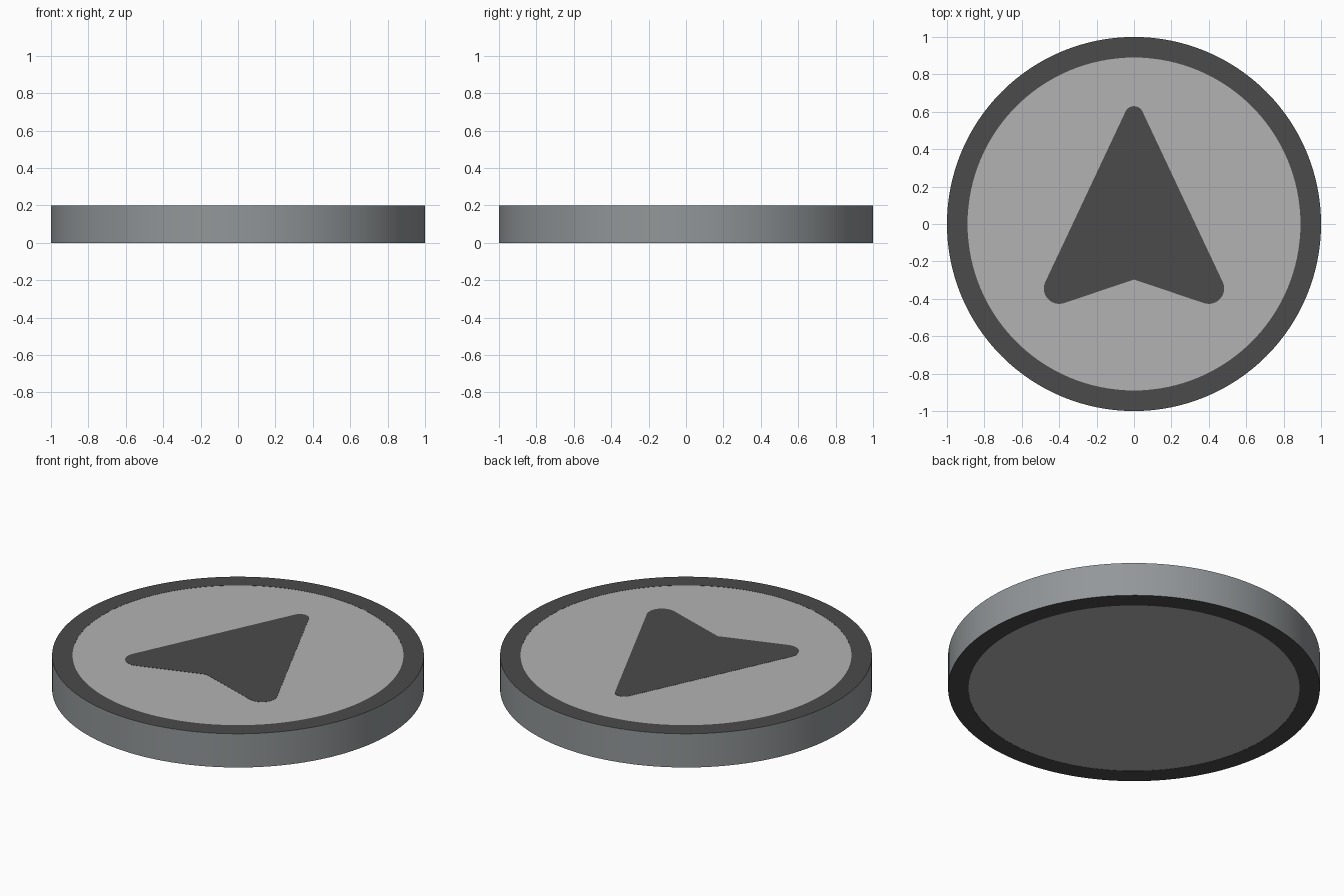
import bpy, bmesh
from math import sin, cos, pi, radians

if "Cube" in bpy.data.objects:
    bpy.data.objects.remove(bpy.data.objects["Cube"])


def material(name, r, g, b):
    m = bpy.data.materials.new(name)
    m.diffuse_color = (r, g, b, 1)
    m.use_nodes = True
    m.node_tree.nodes["Principled BSDF"].inputs["Base Color"].default_value = m.diffuse_color
    return m


DARK = material("dark_grey", 0.07, 0.07, 0.07)
SIDE = material("side_grey", 0.29, 0.31, 0.32)
LIGHT = material("light_grey", 0.45, 0.45, 0.45)


def add_object(name, bm, mats):
    bmesh.ops.recalc_face_normals(bm, faces=bm.faces)
    me = bpy.data.meshes.new(name)
    bm.to_mesh(me)
    bm.free()
    for m in mats:
        me.materials.append(m)
    ob = bpy.data.objects.new(name, me)
    bpy.context.collection.objects.link(ob)
    return ob


def prism(name, outline, z0, z1, mat):
    bm = bmesh.new()
    face = bm.faces.new([bm.verts.new((x, y, z0)) for x, y in outline])
    ext = bmesh.ops.extrude_face_region(bm, geom=[face], use_keep_orig=True)
    for v in ext["geom"]:
        if isinstance(v, bmesh.types.BMVert):
            v.co.z = z1
    return add_object(name, bm, [mat])


def arc(cx, cy, r, a0, a1, n):
    angles = [radians(a0 + (a1 - a0) * i / n) for i in range(n + 1)]
    return [(cx + r * cos(a), cy + r * sin(a)) for a in angles]


# Rim: square section turned around z, lighter on the outer wall
N = 128
profile = [(0.89, 0.0), (1.0, 0.0), (1.0, 0.2), (0.89, 0.2)]
bm = bmesh.new()
rings = [[bm.verts.new((r * cos(2 * pi * i / N), r * sin(2 * pi * i / N), z))
          for r, z in profile] for i in range(N)]
for i in range(N):
    a, b = rings[i], rings[(i + 1) % N]
    for j in range(4):
        k = (j + 1) % 4
        f = bm.faces.new((a[j], b[j], b[k], a[k]))
        f.material_index = 1 if j == 1 else 0
        f.smooth = j in (1, 3)
for e in bm.edges:
    if abs(e.verts[0].co.z - e.verts[1].co.z) < 1e-6:
        e.smooth = len({f.smooth for f in e.link_faces}) == 1
add_object("rim", bm, [DARK, SIDE])

# Face plate filling the rim
prism("face_plate", arc(0, 0, 0.89, 0, 360, N)[:-1], 0.001, 0.199, LIGHT)

# Pointer arrow with rounded tip and feet, and a notch at the back
left = arc(0, 0.58, 0.05, 90, 154.7, 8) + arc(-0.40, -0.345, 0.082, 154.7, 288, 16)
right = [(-x, y) for x, y in reversed(left[1:])]
prism("pointer_arrow", left + [(0, -0.297)] + right, 0.19, 0.2, DARK)
